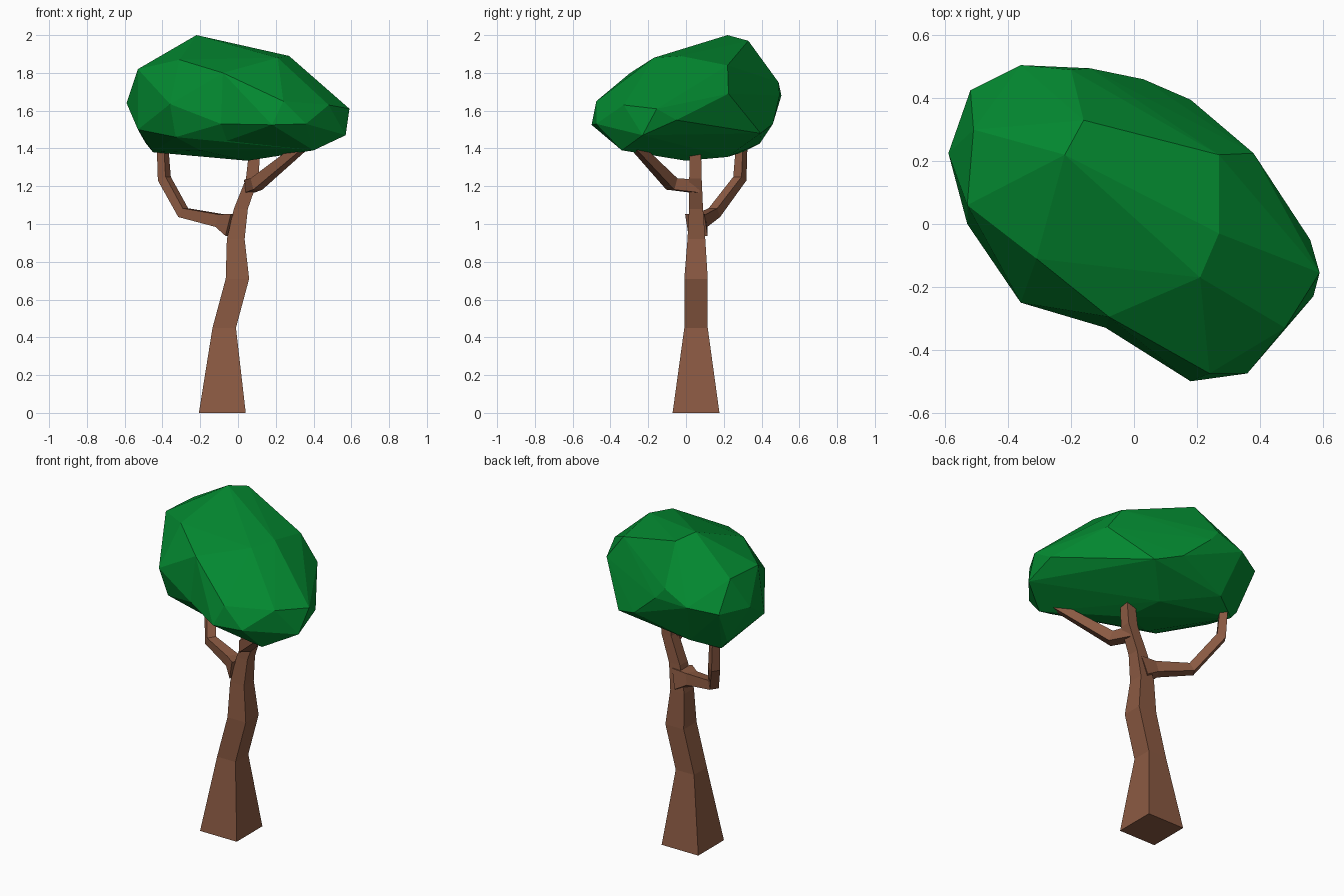
import bpy, bmesh
from mathutils import Vector

if "Cube" in bpy.data.objects:
    bpy.data.objects.remove(bpy.data.objects["Cube"])


def material(name, color):
    m = bpy.data.materials.new(name)
    m.diffuse_color = (*color, 1)
    m.use_nodes = True
    m.node_tree.nodes["Principled BSDF"].inputs["Base Color"].default_value = m.diffuse_color
    return m


BARK = material("bark brown", (0.258, 0.102, 0.055))
LEAF = material("leaf green", (0.001, 0.25, 0.03))


def finish(name, bm, mat):
    bmesh.ops.recalc_face_normals(bm, faces=bm.faces)
    me = bpy.data.meshes.new(name)
    bm.to_mesh(me)
    bm.free()
    me.materials.append(mat)
    ob = bpy.data.objects.new(name, me)
    bpy.context.collection.objects.link(ob)
    return ob


def square_tube(name, path, level=False):
    """Four-sided tapering tube; path rows are x, y, z, half width."""
    bm = bmesh.new()
    pts = [Vector(p[:3]) for p in path]
    flat = pts[-1] - pts[0]
    flat.z = 0
    side = Vector((0, 1, 0)) if level else Vector((0, 0, 1)).cross(flat).normalized()
    rings = []
    for i, p in enumerate(pts):
        a = (p - pts[i - 1]).normalized() if i else Vector()
        b = (pts[i + 1] - p).normalized() if i < len(pts) - 1 else Vector()
        t = Vector((0, 0, 1)) if level else (a + b).normalized()
        n = side.cross(t).normalized()
        h = path[i][3]
        rings.append([bm.verts.new(p + h * (u * side + v * n))
                      for u, v in ((-1, -1), (1, -1), (1, 1), (-1, 1))])
    for r, s in zip(rings, rings[1:]):
        for k in range(4):
            bm.faces.new((r[k], r[(k + 1) % 4], s[(k + 1) % 4], s[k]))
    bm.faces.new(rings[0])
    bm.faces.new(rings[-1])
    return finish(name, bm, BARK)


def hull(name, points):
    bm = bmesh.new()
    bmesh.ops.convex_hull(bm, input=[bm.verts.new(p) for p in points])
    bmesh.ops.delete(bm, geom=[v for v in bm.verts if not v.link_faces], context='VERTS')
    return finish(name, bm, LEAF)


# Trunk and the two branches
square_tube("trunk", [(-.083, .053, 0, .124), (-.073, .053, .45, .062), (-.003, .053, .71, .062),
                      (-.012, .055, .92, .047), (.015, .053, 1.08, .037),
                      (.075, .05, 1.24, .033), (.09, .05, 1.41, .029)], level=True)
square_tube("left_branch", [(-.02, .055, .995, .06), (-.095, .08, 1.018, .034),
                            (-.29, .15, 1.06, .027), (-.39, .285, 1.24, .026),
                            (-.40, .295, 1.42, .022)])
square_tube("right_branch", [(.06, .05, 1.2, .034), (.098, -.075, 1.212, .032),
                             (.34, -.265, 1.41, .022)])

# Faceted crown: two overlapping hulls that meet in a shallow crease at the front
shared = [(-.22, .22, 2), (-.16, .33, 1.97), (.27, -.03, 1.89), (.21, -.17, 1.88),
          (.27, .22, 1.84), (-.31, -.11, 1.87), (-.08, -.295, 1.8), (-.53, .06, 1.82),
          (-.51, .3, 1.82), (-.2, .49, 1.75), (-.59, .225, 1.64), (-.52, .425, 1.65),
          (-.36, .505, 1.68), (-.14, .495, 1.68), (.03, .46, 1.53), (.38, .225, 1.69),
          (.56, -.05, 1.55), (.59, -.155, 1.61), (.48, -.33, 1.63), (.57, -.23, 1.47),
          (-.09, -.33, 1.53), (-.53, 0, 1.5), (.18, .395, 1.48), (.4, -.34, 1.39),
          (.05, 0, 1.335), (0, .22, 1.355), (-.3, .39, 1.425), (-.49, .3, 1.43),
          (-.45, .3, 1.38), (-.2, -.12, 1.39)]
left_front = [(-.36, -.25, 1.635), (-.33, -.206, 1.46)]
right_front = [(.36, -.475, 1.53), (.24, -.475, 1.65), (.18, -.5, 1.525)]
crown = hull("crown", shared + left_front)
lobe = hull("crown_front_lobe", shared + right_front)
mod = crown.modifiers.new("join", 'BOOLEAN')
mod.operation, mod.solver, mod.object = 'UNION', 'EXACT', lobe
crown.data = bpy.data.meshes.new_from_object(
    crown.evaluated_get(bpy.context.evaluated_depsgraph_get()))
crown.modifiers.clear()
bpy.data.objects.remove(lobe)
